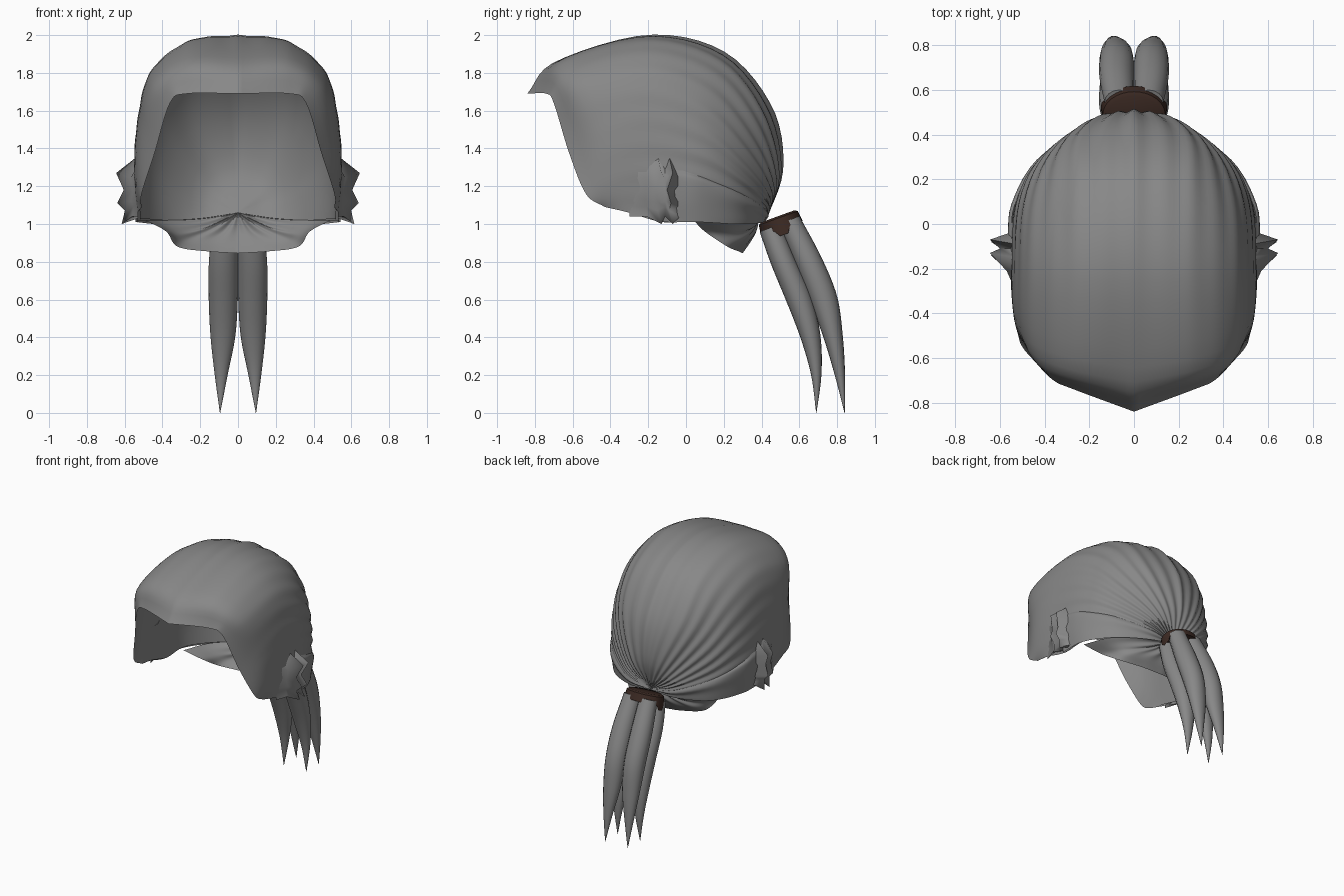
import bpy, bmesh, math
from mathutils import Vector

if "Cube" in bpy.data.objects:
    bpy.data.objects.remove(bpy.data.objects["Cube"])


def material(name, rgb):
    m = bpy.data.materials.new(name)
    m.diffuse_color = (*rgb, 1)
    m.use_nodes = True
    m.node_tree.nodes["Principled BSDF"].inputs["Base Color"].default_value = m.diffuse_color
    return m


GREY = material("hair grey", (0.245, 0.245, 0.245))
BROWN = material("band brown", (0.045, 0.023, 0.017))
TIE = (0, 0.43, 1.03)
CENTRE = Vector((0, -0.1, 1.35))


def spline(pts, n):
    """Resample a point list as a smooth Catmull-Rom curve with n segments."""
    p = [Vector(v) for v in pts]
    p = [2 * p[0] - p[1]] + p + [2 * p[-1] - p[-2]]
    out = []
    for i in range(n + 1):
        s = i / n * (len(p) - 3)
        k = min(int(s), len(p) - 4)
        f = s - k
        a, b, c, d = p[k:k + 4]
        out.append(0.5 * (2 * b + (c - a) * f + (2 * a - 5 * b + 4 * c - d) * f ** 2
                          + (3 * b - a - 3 * c + d) * f ** 3))
    return out


def grid_object(name, rows, mat, mirror=True, closed=False, angle=50, inward=False):
    """Skin a list of point rows; closed joins each row into a ring."""
    bm = bmesh.new()
    vs = [[bm.verts.new(p) for p in r] for r in rows]
    n = len(rows[0])
    for a, b in zip(vs, vs[1:]):
        for j in range(n if closed else n - 1):
            k = (j + 1) % n
            bm.faces.new((a[j], a[k], b[k], b[j]))
    if closed:
        bm.faces.new(vs[0])
        bm.faces.new(vs[-1])
    bmesh.ops.remove_doubles(bm, verts=bm.verts, dist=0.0005)
    bmesh.ops.recalc_face_normals(bm, faces=bm.faces)
    if not closed:  # sheets face outward, linings inward
        s = sum(f.normal.dot(f.calc_center_median() - CENTRE) * f.calc_area() for f in bm.faces)
        if (s < 0) != inward:
            bmesh.ops.reverse_faces(bm, faces=bm.faces)
    me = bpy.data.meshes.new(name)
    bm.to_mesh(me)
    bm.free()
    me.materials.append(mat)
    ob = bpy.data.objects.new(name, me)
    bpy.context.collection.objects.link(ob)
    bpy.ops.object.select_all(action='DESELECT')
    ob.select_set(True)
    bpy.context.view_layer.objects.active = ob
    bpy.ops.object.shade_smooth_by_angle(angle=math.radians(angle))
    if mirror:
        md = ob.modifiers.new("mirror", 'MIRROR')
        md.use_clip = True
        md.merge_threshold = 0.001
    return ob


def hair_sheet(name, guides, nu, nt, waves, depth, tie=TIE, shrink=0.0):
    """Loft combed hair from guide strands; pleats deepen near the tie."""
    along = [spline(g + [tie], nt) for g in guides]
    cols = [spline(c, nu) for c in zip(*along)]
    for t, col in enumerate(cols):
        f = t / nt
        for u, p in enumerate(col):
            wave = depth * math.cos(2 * math.pi * waves * u / nu) * f ** 3 * (1 - f) * 9.5
            p += (p - CENTRE).normalized() * (wave - shrink * min(1, 4 * f))
            p.x = 0 if abs(p.x) < 0.002 else max(p.x, 0)
    return grid_object(name, cols, GREY, inward=shrink > 0)


# Main combed cap, strands from hairline to tie, crown to side
CAP = [
    [(0, -.84, 1.69), (0, -.69, 1.86), (0, -.2, 2.0), (0, .2, 1.91), (0, .45, 1.62), (0, .51, 1.3)],
    [(.27, -.74, 1.69), (.27, -.64, 1.86), (.26, -.2, 1.97), (.26, .18, 1.86), (.24, .40, 1.59), (.12, .49, 1.27)],
    [(.36, -.70, 1.64), (.45, -.57, 1.74), (.46, -.2, 1.81), (.44, .12, 1.70), (.36, .33, 1.47), (.18, .46, 1.21)],
    [(.44, -.62, 1.38), (.52, -.46, 1.50), (.53, -.2, 1.56), (.51, .1, 1.47), (.41, .30, 1.31), (.20, .44, 1.14)],
    [(.51, -.53, 1.16), (.54, -.4, 1.24), (.55, -.2, 1.28), (.53, .08, 1.25), (.42, .28, 1.17), (.20, .42, 1.08)],
    [(.51, -.43, 1.09), (.53, -.3, 1.06), (.53, -.12, 1.01), (.52, .08, 1.02), (.40, .28, 1.01), (.20, .40, 1.02)],
]
hair_sheet("hair_cap", CAP, 60, 32, 10, 0.006)

# Smooth lining just inside the cap
hair_sheet("cap_lining", CAP, 30, 24, 0, 0, tie=(0, .41, 1.05), shrink=0.018)

# Lower hair layer swept back from the ear
hair_sheet("side_sweep", [
    [(.545, -.07, 1.30), (.535, .08, 1.25), (.42, .28, 1.17), (.20, .42, 1.08)],
    [(.565, -.07, 1.25), (.548, .09, 1.22), (.435, .285, 1.15), (.21, .425, 1.07)],
    [(.56, -.1, 1.13), (.545, .08, 1.12), (.43, .285, 1.09), (.21, .415, 1.04)],
    [(.54, -.12, 1.01), (.53, .08, 1.01), (.41, .28, 1.0), (.20, .40, 1.01)],
], 18, 20, 2, 0.004)

# Nape hair gathered up under the tie, in front of the band
hair_sheet("nape_hair", [
    [(.49, .04, 1.02), (.40, .25, 1.02), (.20, .38, 1.03)],
    [(.38, .10, .96), (.33, .25, .96), (.17, .36, .99)],
    [(.32, .22, .88), (.26, .30, .92), (.13, .36, .98)],
    [(.16, .28, .855), (.14, .33, .91), (.07, .37, .97)],
    [(0, .30, .845), (0, .34, .905), (0, .37, .97)],
], 32, 14, 4, 0.006, tie=(0, .385, 1.06))

# Flared folds around the ears: a zigzag section stacked in height
rows = []
for z, s, dy in [(1.36, 0, -.02), (1.27, 1, .0), (1.18, .65, -.03), (1.11, .95, -.01),
                 (1.07, .6, -.02), (1.0, .75, .0), (1.03, 0, .0)]:
    section = [(.53, -.30), (.57, -.21), (.645, -.13), (.60, -.11), (.645, -.07), (.53, -.03)]
    rows.append([(.53 + (x - .53) * s, y + (dy if i in (2, 4) else 0),
                  z if i in (2, 4) else z * .75 + 1.16 * .25)
                 for i, (x, y) in enumerate(section)])
grid_object("ear_fold", rows, GREY, angle=100)


# Ponytail strands: (z, y centre, y radius, x centre, x radius)
def strand(name, table):
    centres = spline([(r[3], r[1], r[0]) for r in table], 24)
    radii = spline([(r[2], r[4], .4 * r[0]) for r in table], 24)
    angles = [2 * math.pi * k / 16 for k in range(16)]
    rows = [[(c.x + r.y * math.cos(a), c.y + r.x * math.sin(a), c.z + r.z * r.x * math.sin(a))
             for a in angles] for c, r in zip(centres, radii)]
    grid_object(name, rows, GREY, closed=True)


strand("front_strand", [(.98, .445, .055, .066, .066), (.8, .515, .062, .077, .077),
                        (.6, .60, .066, .078, .077), (.4, .66, .052, .080, .065),
                        (.2, .69, .027, .089, .034), (0, .69, .001, .095, .001)])
strand("rear_strand", [(1.02, .545, .055, .066, .066), (.8, .65, .068, .077, .077),
                       (.6, .73, .070, .078, .077), (.4, .78, .050, .080, .065),
                       (.2, .815, .027, .089, .034), (0, .84, .001, .095, .001)])

# Tilted hair band with tabs hanging between the strands
N = 32
AXIS = Vector((0, .34, -.94))
SIDE = Vector((0, .94, .34))


def ring(scale, drop, tab=0):
    out = []
    for k in range(N):
        a = 2 * math.pi * k / N
        h = drop + (tab if k % 16 in (0, 1, 15) else 0)
        out.append(Vector((.14 * scale * math.cos(a), .488, 1.033))
                   + SIDE * (.11 * scale * math.sin(a)) + AXIS * h)
    return out


grid_object("hair_band", [ring(.85, -.008), ring(1, .002), ring(1.06, .06, .035), ring(.9, .055)],
            BROWN, mirror=False, closed=True, angle=40)
